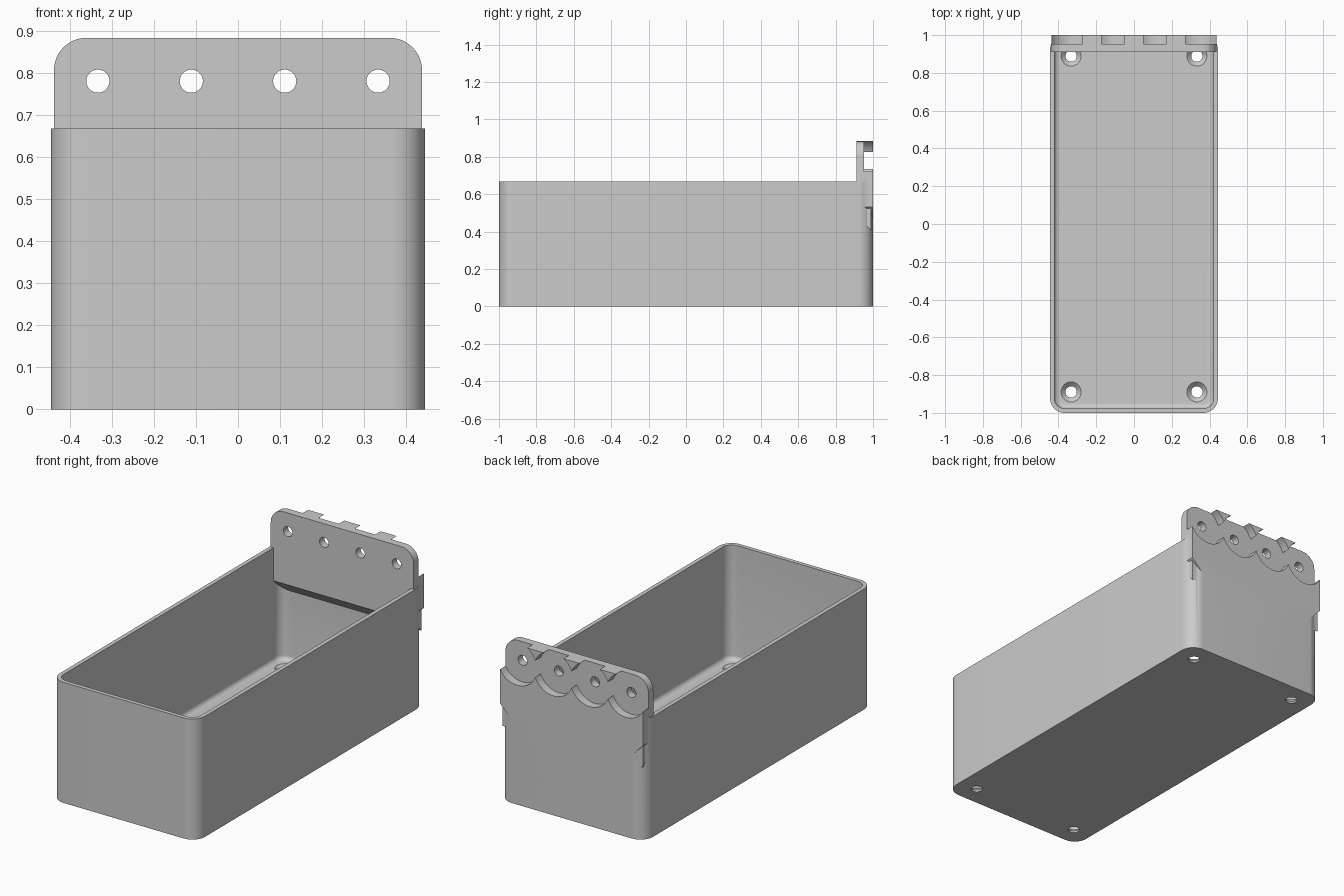
import bpy, bmesh, math
from mathutils import Vector

cube = bpy.data.objects.get("Cube")
if cube:
    bpy.data.objects.remove(cube)

HX, HY, RIM = 0.4445, 1.0, 0.667      # bin half width, half depth, height
R, WALL, FLOOR, FILLET = 0.078, 0.023, 0.033, 0.025
PLATE_X, PLATE_TOP, PLATE_FRONT = 0.4375, 0.883, 0.911
HOLES_X, HOLE_Z = (-0.333, -0.111, 0.111, 0.333), 0.78

grey = bpy.data.materials.new("plain grey")
grey.use_nodes = True
grey.diffuse_color = (0.6, 0.6, 0.6, 1)
grey.node_tree.nodes["Principled BSDF"].inputs["Base Color"].default_value = grey.diffuse_color


def make(name, bm):
    bmesh.ops.recalc_face_normals(bm, faces=bm.faces)
    mesh = bpy.data.meshes.new(name)
    bm.to_mesh(mesh)
    bm.free()
    mesh.materials.append(grey)
    obj = bpy.data.objects.new(name, mesh)
    bpy.context.collection.objects.link(obj)
    return obj


def loft(name, rings):
    """Skin a list of equal-length point rings and cap both ends."""
    bm = bmesh.new()
    loops = [[bm.verts.new(p) for p in ring] for ring in rings]
    for a, b in zip(loops, loops[1:]):
        for i in range(len(a)):
            j = (i + 1) % len(a)
            bm.faces.new((a[i], a[j], b[j], b[i]))
    bm.faces.new(loops[0])
    bm.faces.new(loops[-1])
    return make(name, bm)


def arc(cx, cy, r, start, end, n):
    return [(cx + r * math.cos(math.radians(start + (end - start) * i / n)),
             cy + r * math.sin(math.radians(start + (end - start) * i / n)))
            for i in range(n + 1)]


def rounded_ring(inset, z):
    r, pts = R - inset, []
    for k, (sx, sy) in enumerate(((1, 1), (-1, 1), (-1, -1), (1, -1))):
        pts += arc(sx * (HX - R), sy * (HY - R), r, 90 * k, 90 * k + 90, 12)
    return [(x, y, z) for x, y in pts]


def prism_y(name, profile, y0, y1):
    return loft(name, [[(x, y, z) for x, z in profile] for y in (y0, y1)])


def circle(r, n=48):
    return arc(0, 0, r, 0, 360, n)[:-1]


def boolean(target, tool, operation):
    mod = target.modifiers.new(tool.name, 'BOOLEAN')
    mod.operation, mod.solver, mod.object = operation, 'EXACT', tool
    bpy.context.view_layer.objects.active = target
    bpy.ops.object.modifier_apply(modifier=mod.name)
    bpy.data.objects.remove(tool)


# Open bin with rounded corners and a filleted floor
rings = [rounded_ring(0, 0), rounded_ring(0, RIM), rounded_ring(WALL, RIM)]
for i in range(7):
    a = math.radians(15 * i)
    rings.append(rounded_ring(WALL + FILLET * (1 - math.cos(a)),
                              FLOOR + FILLET * (1 - math.sin(a))))
storage_bin = loft("storage_bin", rings)

# Upright hanging plate with rounded top corners
cr = 0.0775
top = (arc(PLATE_X - cr, PLATE_TOP - cr, cr, 0, 90, 12)
       + arc(cr - PLATE_X, PLATE_TOP - cr, cr, 90, 180, 12))
plate = prism_y("hanging_plate", [(-PLATE_X, 0.56), (PLATE_X, 0.56)] + top, PLATE_FRONT, HY)

# Squared back corners under the plate, chamfered at the bottom
side = [(HX - R, 0.46), (PLATE_X, 0.531), (PLATE_X, 0.62)]
corners = prism_y("corner_fill", side + [(-x, z) for x, z in reversed(side)], 0.94, HY)

# Sloped support inside the bin
ramp = [(PLATE_FRONT, 0.485), (0.99, 0.406), (0.99, 0.62), (PLATE_FRONT, 0.62)]
support = loft("support_ramp", [[(x, y, z) for y, z in ramp] for x in (-0.43, 0.43)])

for part in (support, corners, plate):
    boolean(storage_bin, part, 'UNION')

# Scalloped recesses and bolt holes in the plate
for x in HOLES_X:
    for radius, y0, y1 in ((0.12, 0.953, 1.1), (0.0275, 0.8, 1.1)):
        ring = [(x + px, HOLE_Z + pz) for px, pz in circle(radius)]
        boolean(storage_bin, prism_y("plate_cutter", ring, y0, y1), 'DIFFERENCE')

# Countersunk screw holes in the floor
for x in (-0.333, 0.333):
    for y in (-0.889, 0.889):
        steps = ((0.03, -0.1), (0.03, 0.01), (0.053, FLOOR), (0.053, 0.06))
        cutter = loft("floor_cutter", [[(x + px, y + py, z) for px, py in circle(r, 32)]
                                       for r, z in steps])
        boolean(storage_bin, cutter, 'DIFFERENCE')

bpy.ops.object.select_all(action='DESELECT')
storage_bin.select_set(True)
bpy.context.view_layer.objects.active = storage_bin
bpy.ops.object.shade_smooth_by_angle(angle=math.radians(30))
